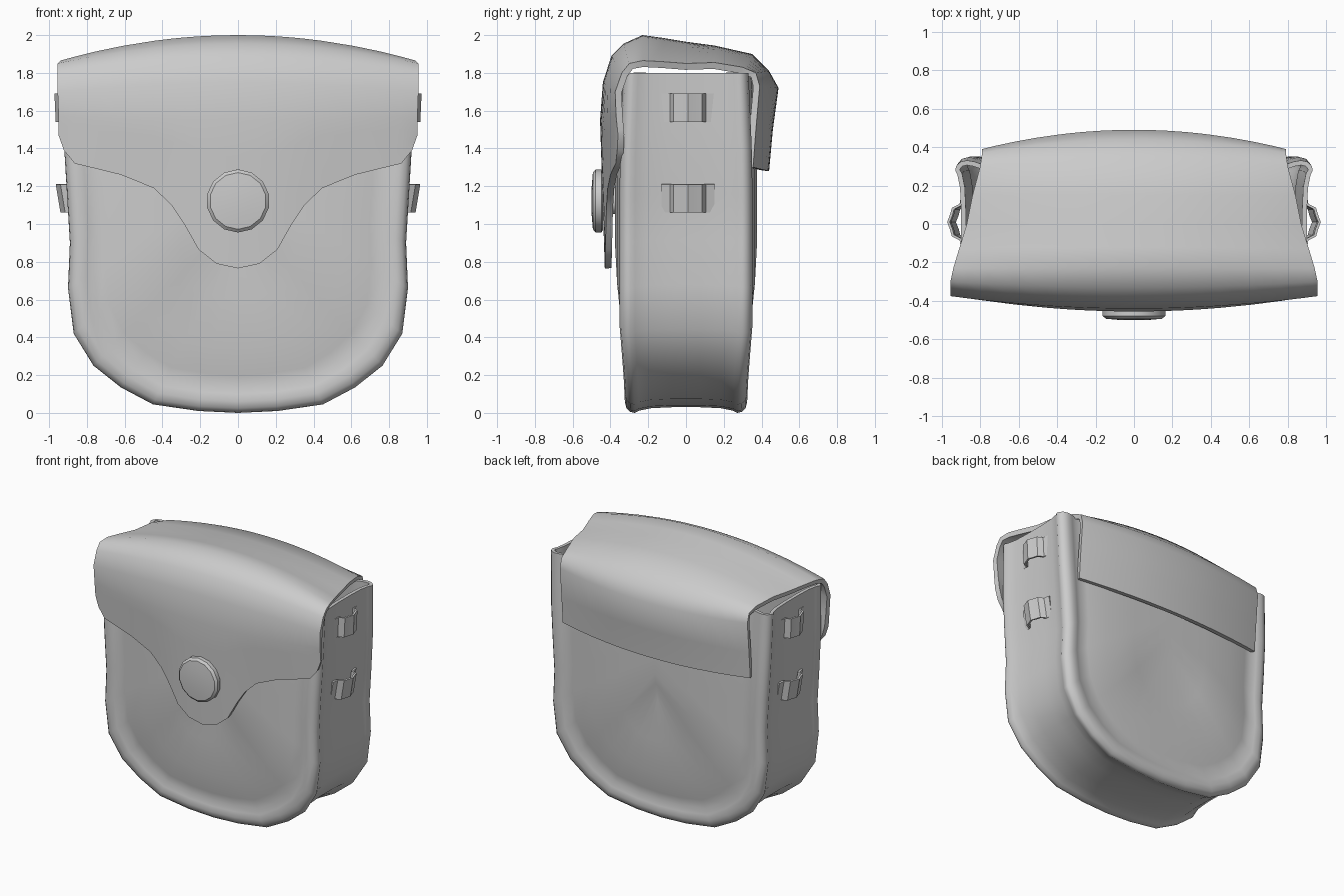
import bpy, bmesh, math
from mathutils import Vector

if "Cube" in bpy.data.objects:
    bpy.data.objects.remove(bpy.data.objects["Cube"])


def lerp(a, b, t):
    return a + (b - a) * t


def interp(x, pts):
    for (a, va), (b, vb) in zip(pts, pts[1:]):
        if x <= b:
            return lerp(va, vb, max(0, (x - a) / (b - a)))
    return pts[-1][1]


def finish(name, bm, angle=40, thick=0):
    bmesh.ops.remove_doubles(bm, verts=bm.verts, dist=1e-4)
    bm.normal_update()
    me = bpy.data.meshes.new(name)
    bm.to_mesh(me)
    bm.free()
    ob = bpy.data.objects.new(name, me)
    bpy.context.collection.objects.link(ob)
    bpy.ops.object.select_all(action='DESELECT')
    bpy.context.view_layer.objects.active = ob
    ob.select_set(True)
    if thick:
        mod = ob.modifiers.new("thickness", 'SOLIDIFY')
        mod.thickness = thick
        mod.offset = -1
        bpy.ops.object.modifier_apply(modifier=mod.name)
    bpy.ops.object.shade_smooth_by_angle(angle=math.radians(angle))
    return ob


def sheet(name, rows, outward, angle=40, thick=0):
    """Skin a grid of points; outward(centre) gives the rough outside direction."""
    bm = bmesh.new()
    vs = [[bm.verts.new(p) for p in r] for r in rows]
    for a, b in zip(vs, vs[1:]):
        for i in range(len(a) - 1):
            bm.faces.new((a[i], a[i + 1], b[i + 1], b[i]))
    bm.normal_update()
    score = sum(f.normal.dot(outward(f.calc_center_median())) * f.calc_area() for f in bm.faces)
    if score < 0:
        bmesh.ops.reverse_faces(bm, faces=bm.faces)
    return finish(name, bm, angle, thick)


# Pouch body: U outline swept through a front-to-back profile, open at the top
half = [(0, 0), (.21, .01), (.45, .045), (.62, .135), (.765, .25), (.87, .42), (.90, .66),
        (.89, .9), (.905, 1.15), (.92, 1.4), (.925, 1.6), (.93, 1.8)]
outline = [(-x, z) for x, z in half[:0:-1]] + half
prof = [(.93, .375), (.6, .375), (.35, .365), (.2, .342), (.14, .33), (.10, .345), (.06, .352),
        (.025, .343), (.005, .32), (0, .295), (.012, .27), (.025, .2), (.03, .08)]
prof = [(d, -y) for d, y in prof] + [(d, y) for d, y in prof[::-1]]
rows = []
for d, y in prof:
    row = []
    for x, z in outline:
        s = interp(z, [(0, .92), (.15, .94), (.42, 1), (1.3, 1), (1.8, .94)])
        row.append((x * (1 - d / .93), y * s, 1.8 - (1.8 - z) * (1 - d / 1.8)))
    rows.append(row)
sheet("pouch_body", rows, lambda c: c - Vector((0, 0, 1)), 50, .025)

# Flap: centre section (y, z), edge section (y, z) and half width, back to front
stations = [
    (.44, 1.28, .355, 1.3, .79), (.46, 1.5, .37, 1.5, .79), (.49, 1.72, .39, 1.73, .79),
    (.44, 1.81, .37, 1.80, .79), (.35, 1.9, .3, 1.83, .80), (.15, 1.945, .15, 1.855, .84),
    (0, 1.965, 0, 1.85, .87), (-.12, 1.985, -.13, 1.86, .91), (-.23, 2.0, -.23, 1.865, .94),
    (-.33, 1.955, -.30, 1.85, .955), (-.395, 1.89, -.34, 1.8, .955),
    (-.44, 1.75, -.375, 1.7, .955), (-.455, 1.55, -.37, 1.57, .95)]
hem = [(0, .765), (.12, .79), (.22, .865), (.3, 1.0), (.37, 1.1), (.47, 1.19), (.65, 1.26),
       (.8, 1.295), (.91, 1.32), (.97, 1.39), (1, 1.47)]
us = [-u for u, _ in hem[:0:-1]] + [u for u, _ in hem]
rows = [[(u * w, lerp(yc, ye, u * u), lerp(zc, ze, u * u)) for u in us]
        for yc, zc, ye, ze, w in stations]
top = rows[-1]
for t in (.25, .5, .75, 1):
    rows.append([(u * .95, lerp(p[1], lerp(-.43, -.36, u * u), t),
                  lerp(p[2], interp(abs(u), hem), t)) for u, p in zip(us, top)])
sheet("flap", rows, lambda c: c - Vector((0, 0, 1.4)), 50, .035)

# Button: lathed disc with a rounded rim and slight dome, on a short stem
N = 14
rows = [[(r * math.sin(2 * math.pi * i / N), y, 1.122 + r * math.cos(2 * math.pi * i / N))
         for i in range(N + 1)]
        for r, y in [(0, -.5), (.08, -.499), (.15, -.493), (.167, -.478), (.167, -.448),
                     (.155, -.44), (.07, -.44), (.07, -.36), (0, -.36)]]
sheet("button", rows, lambda c: c - Vector((0, -.46, 1.122)), 35)

# Strap loops: two raised bands on each side
band = [(-.13, -.012), (-.085, -.005), (-.065, .035), (-.03, .045), (.01, .06), (.05, .045),
        (.085, .035), (.105, -.005), (.15, -.012)]
for side, label in ((1, "right"), (-1, "left")):
    for z0, xb, xt, tag in ((1.54, .905, .912, "upper"), (1.06, .88, .905, "lower")):
        rows = [[(side * (x + o), y, z) for y, o in band]
                for z, x in ((z0, xb), (z0 + .15, xt))]
        sheet(f"{tag}_{label}_strap_loop", rows, lambda c: Vector((side, 0, 0)), 35, .014)
